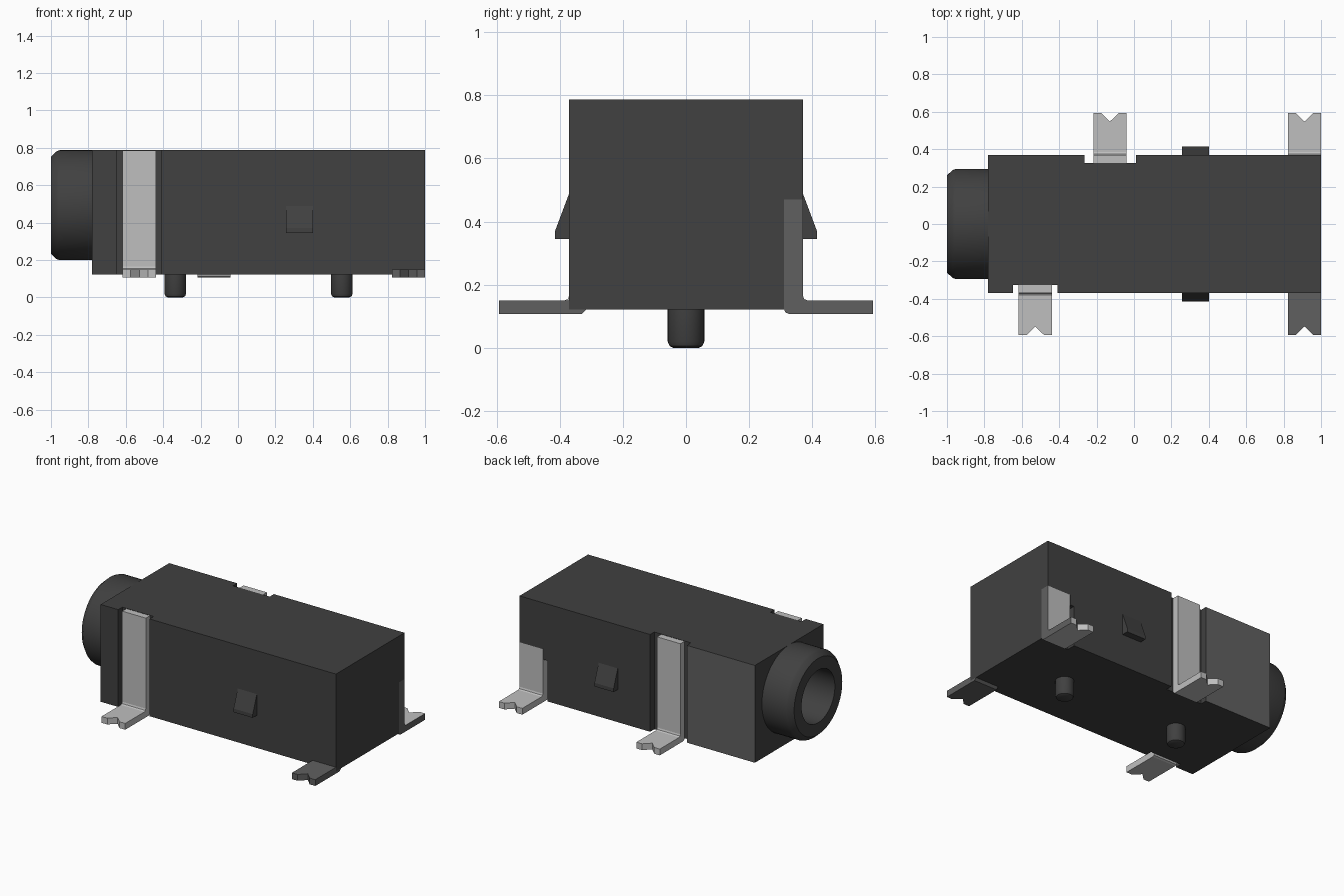
import bpy, bmesh, math
from mathutils import Matrix

cube = bpy.data.objects.get("Cube")
if cube:
    bpy.data.objects.remove(cube, do_unlink=True)


def material(name, v):
    m = bpy.data.materials.new(name)
    m.use_nodes = True
    m.diffuse_color = (v, v, v, 1)
    m.node_tree.nodes["Principled BSDF"].inputs["Base Color"].default_value = (v, v, v, 1)
    return m


BLACK = material("black plastic", 0.052)
GREY = material("mid grey", 0.118)
SILVER = material("silver metal", 0.52)


def finish(name, bm, *mats):
    bmesh.ops.recalc_face_normals(bm, faces=bm.faces)
    me = bpy.data.meshes.new(name)
    bm.to_mesh(me)
    bm.free()
    ob = bpy.data.objects.new(name, me)
    bpy.context.collection.objects.link(ob)
    for m in mats:
        me.materials.append(m)
    return ob


def prism(bm, points, offset):
    """Extrude a closed outline of 3D points along an offset vector."""
    face = bm.faces.new([bm.verts.new(p) for p in points])
    ext = bmesh.ops.extrude_face_region(bm, geom=[face], use_keep_orig=True)
    verts = [g for g in ext["geom"] if isinstance(g, bmesh.types.BMVert)]
    bmesh.ops.translate(bm, verts=verts, vec=offset)


def box(name, x0, x1, y0, y1, z0, z1, mat):
    bm = bmesh.new()
    prism(bm, [(x0, y0, z0), (x1, y0, z0), (x1, y1, z0), (x0, y1, z0)], (0, 0, z1 - z0))
    return finish(name, bm, mat)


def lathe(name, profile, matrix, mat, closed=False, steps=48):
    """Revolve (radius, height) points around z, then place with a matrix."""
    bm = bmesh.new()
    vs = [bm.verts.new((r, 0, h)) for r, h in profile]
    pairs = list(zip(vs, vs[1:])) + ([(vs[-1], vs[0])] if closed else [])
    edges = [bm.edges.new(p) for p in pairs]
    bmesh.ops.spin(bm, geom=vs + edges, cent=(0, 0, 0), axis=(0, 0, 1),
                   angle=math.tau, steps=steps)
    bmesh.ops.remove_doubles(bm, verts=bm.verts, dist=1e-4)
    bm.transform(matrix)
    ob = finish(name, bm, mat)
    bpy.ops.object.select_all(action="DESELECT")
    ob.select_set(True)
    bpy.context.view_layer.objects.active = ob
    bpy.ops.object.shade_smooth_by_angle(angle=math.radians(30))
    return ob


# Housing, cut by the pin slots and the plug bore
W, BOT, TOP, AXIS = 0.37, 0.122, 0.787, 0.493
along_x = Matrix.Translation((0, 0, AXIS)) @ Matrix.Rotation(math.pi / 2, 4, "Y")
housing = box("housing", -0.78, 1.0, -W, W, BOT, TOP, BLACK)
cutters = [
    box("front_slot_cutter", -0.647, -0.41, -0.5, -0.325, 0, 1, BLACK),
    box("back_slot_cutter", -0.265, 0.012, 0.325, 0.5, 0, 1, BLACK),
    box("corner_slot_cutter", 0.82, 1.1, 0.31, 0.5, 0, 0.47, BLACK),
    box("corner_gap_cutter", 0.79, 0.9, 0.31, 0.5, 0, 0.40, BLACK),
    lathe("bore_cutter", [(0, -0.9), (0.18, -0.9), (0.18, 0.7), (0, 0.7)], along_x, BLACK),
]
for c in cutters:
    c.hide_render = True
    mod = housing.modifiers.new("cut", "BOOLEAN")
    mod.operation, mod.solver, mod.object = "DIFFERENCE", "EXACT", c
bpy.context.view_layer.objects.active = housing
for mod in list(housing.modifiers):
    bpy.ops.object.modifier_apply(modifier=mod.name)
for c in cutters:
    bpy.data.objects.remove(c, do_unlink=True)

# Lighter rear panel beside the barrel
housing.data.materials.clear()
for m in (BLACK, GREY):
    housing.data.materials.append(m)
for p in housing.data.polygons:
    rear = p.normal.y > 0.9 and p.center.y > W - 0.01 and p.center.x < -0.26
    p.material_index = 1 if rear else 0

# Plug barrel with chamfered lip
lathe("barrel", [(0.18, -0.78), (0.18, -1.0), (0.26, -1.0), (0.288, -0.97),
                 (0.294, -0.955), (0.294, -0.78)], along_x, BLACK, closed=True, steps=64)

# Locating pegs
for name, x in (("left_peg", -0.335), ("right_peg", 0.555)):
    lathe(name, [(0, 0), (0.04, 0), (0.052, 0.006), (0.058, 0.02), (0.058, 0.13), (0, 0.13)],
          Matrix.Translation((x, 0, 0)), BLACK, steps=32)

# Wedge clips on both sides
for name, s in (("front_clip", -1), ("back_clip", 1)):
    bm = bmesh.new()
    outline = [(0.36, 0.345), (0.415, 0.345), (0.415, 0.37), (W, 0.49), (0.36, 0.49)]
    prism(bm, [(0.257, s * y, z) for y, z in outline], (0.145, 0, 0))
    finish(name, bm, BLACK)


def pin(name, x0, x1, side, profile, *mats):
    """Bent strip from a (y, z) profile plus a foot with a V-notched tip."""
    bm = bmesh.new()
    prism(bm, [(x0, side * y, z) for y, z in profile], (x1 - x0, 0, 0))
    c = (x0 + x1) / 2
    tip = [(x0, 0.40), (x1, 0.40), (x1, 0.593), (c + 0.046, 0.593),
           (c, 0.548), (c - 0.046, 0.593), (x0, 0.593)]
    prism(bm, [(x, side * y, 0.107) for x, y in tip], (0, 0, 0.043))
    return finish(name, bm, *mats)


def bent(inner, top):
    return [(inner, top), (inner, 0.125), (inner + 0.005, 0.112), (inner + 0.018, 0.107),
            (0.40, 0.107), (0.40, 0.15), (0.385, 0.15), (0.374, 0.155), (W, 0.166), (W, top)]


# Contact pins
pin("front_pin", -0.617, -0.438, -1, bent(0.325, 0.785), SILVER)
pin("back_pin", -0.217, -0.04, 1, bent(0.325, 0.785), SILVER)
corner = pin("back_corner_pin", 0.823, 1.0, 1, bent(0.31, 0.47), SILVER, GREY)
for p in corner.data.polygons:
    p.material_index = 1 if p.normal.x > 0.9 else 0
pin("front_corner_pin", 0.823, 1.0, -1,
    [(0.315, BOT), (0.33, 0.107), (0.40, 0.107), (0.40, 0.15), (W, 0.15), (W, BOT)], GREY)
